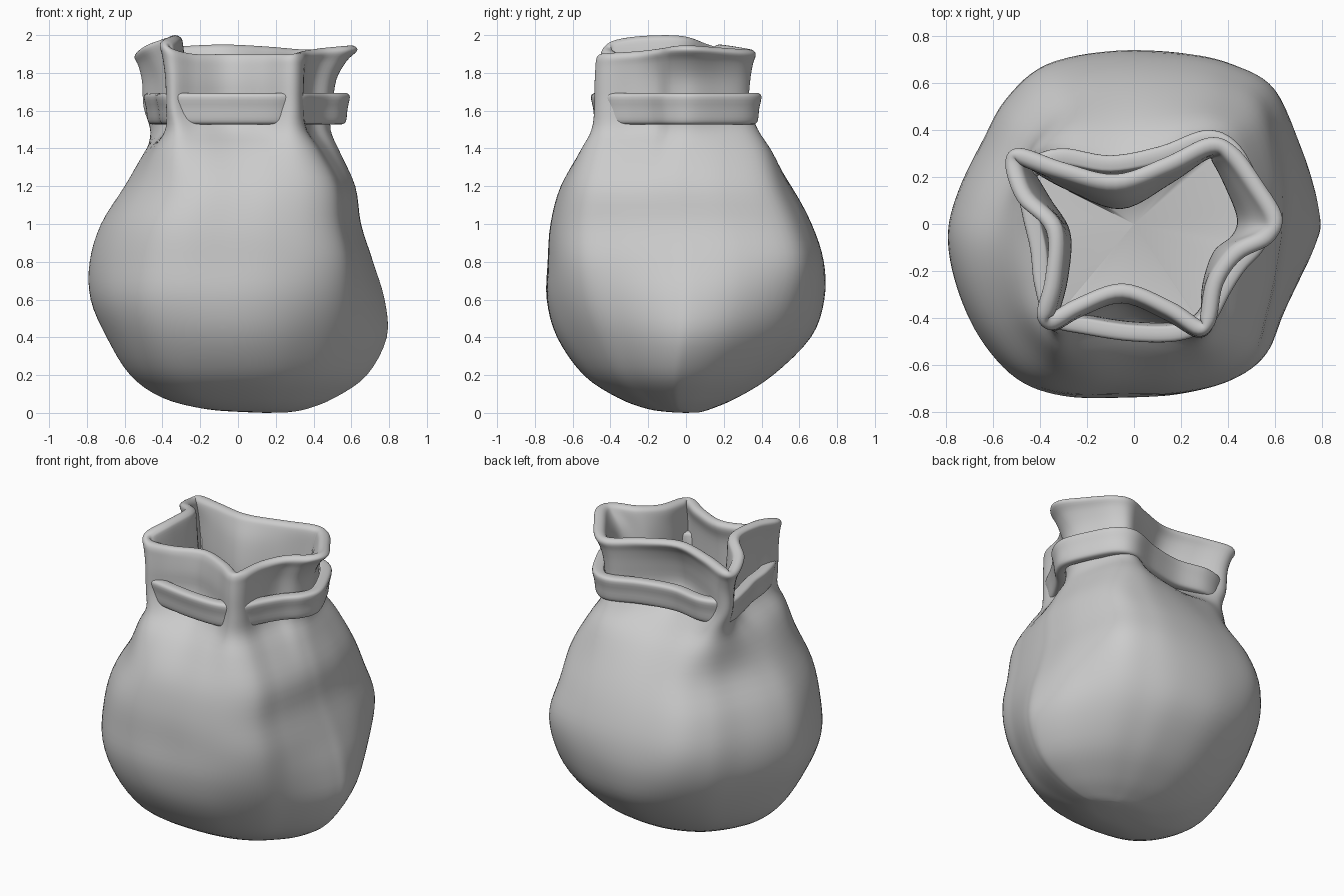
import bpy, bmesh, math
from mathutils import Vector

if "Cube" in bpy.data.objects:
    bpy.data.objects.remove(bpy.data.objects["Cube"])

# Plan outlines (22 matching points, counter-clockwise from +x)
RIM = [(.635, .03), (.55, .18), (.44, .325), (.32, .37), (.13, .285), (-.08, .215), (-.3, .265),
       (-.49, .325), (-.55, .26), (-.5, .1), (-.375, -.03), (-.38, -.23), (-.415, -.39), (-.35, -.45),
       (-.22, -.38), (-.05, -.32), (.13, -.39), (.27, -.475), (.345, -.42), (.38, -.26), (.46, -.15), (.59, -.08)]
NECK = [(.5, .03), (.45, .17), (.38, .3), (.29, .33), (.12, .22), (-.06, .125), (-.26, .2),
        (-.43, .29), (-.5, .24), (-.41, .08), (-.33, -.05), (-.34, -.22), (-.38, -.38), (-.34, -.455),
        (-.22, -.395), (-.05, -.34), (.13, -.41), (.27, -.485), (.34, -.43), (.35, -.27), (.39, -.15), (.47, -.08)]
# Rim height above 1.9 at each point
LIFT = [.045, .035, .025, .025, .04, .05, .04, .02, .01, .05, .095, .095, .07, .03, .0, .0, .0, .0, .005, .015, .03, .042]
# Squarish belly, and pointed lower body with its corners cut away
BELLY = [(.72, .05), (.71, .3), (.62, .58), (.43, .69), (.2, .73), (-.1, .73), (-.39, .68),
         (-.56, .53), (-.66, .34), (-.76, .13), (-.8, -.05), (-.76, -.26), (-.66, -.47), (-.5, -.65),
         (-.31, -.725), (-.05, -.73), (.2, -.725), (.43, -.67), (.58, -.56), (.64, -.38), (.68, -.22), (.705, -.08)]
LOW = [(.79, .03), (.71, .25), (.52, .5), (.35, .62), (.17, .7), (-.1, .73), (-.33, .66),
       (-.52, .53), (-.64, .37), (-.75, .15), (-.8, -.05), (-.77, -.27), (-.68, -.49), (-.53, -.65),
       (-.32, -.72), (-.05, -.73), (.17, -.69), (.35, -.6), (.49, -.49), (.6, -.35), (.7, -.21), (.77, -.08)]


def spline(pts, steps, closed):
    """Smooth curve passing through all points."""
    n, out = len(pts), []
    get = (lambda k: pts[k % n]) if closed else (lambda k: pts[min(max(k, 0), n - 1)])
    for i in range(n if closed else n - 1):
        a, b, c, d = get(i - 1), get(i), get(i + 1), get(i + 2)
        for s in range(steps):
            t = s / steps
            out.append(b + (c - a) * (t / 2) + (a * 2 - b * 5 + c * 4 - d) * (t * t / 2)
                       + (b * 3 - a - c * 3 + d) * (t ** 3 / 2))
    return out if closed else out + [pts[-1]]


def mix(p, q, t):
    return [Vector(a).lerp(Vector(b), t) for a, b in zip(p, q)]


def inset(loop, d):
    """Move a plan loop inward by d."""
    out, n = [], len(loop)
    for i, p in enumerate(loop):
        t = (Vector(loop[(i + 1) % n]) - Vector(loop[i - 1])).normalized()
        out.append(Vector(p) + Vector((-t.y, t.x)) * d)
    return out


def fit(loop, x0, x1, y0, y1):
    """Stretch a plan loop to the given extents."""
    xs, ys = [p[0] for p in loop], [p[1] for p in loop]
    ax, bx, ay, by = min(xs), max(xs), min(ys), max(ys)
    return [Vector((x0 + (p[0] - ax) / (bx - ax) * (x1 - x0),
                    y0 + (p[1] - ay) / (by - ay) * (y1 - y0))) for p in loop]


def lift(loop, z, k=0):
    return [Vector((p[0], p[1], z + k * h)) for p, h in zip(loop, LIFT)]


def loft(name, rings, around, across, closed, ends=None):
    rings = [spline(r, around, True) for r in rings]
    cols = [spline(list(c), across, closed) for c in zip(*rings)]
    bm = bmesh.new()
    grid = [[bm.verts.new(p) for p in c] for c in cols]
    n, m = len(grid), len(grid[0])
    for i in range(n):
        a, b = grid[i], grid[(i + 1) % n]
        for j in range(m if closed else m - 1):
            k = (j + 1) % m
            bm.faces.new((a[j], b[j], b[k], a[k]))
    for row, centre in zip((0, -1), ends or ()):
        c = bm.verts.new(centre)
        for i in range(n):
            bm.faces.new((grid[i][row], grid[(i + 1) % n][row], c))
    bmesh.ops.recalc_face_normals(bm, faces=bm.faces)
    me = bpy.data.meshes.new(name)
    bm.to_mesh(me)
    bm.free()
    ob = bpy.data.objects.new(name, me)
    bpy.context.collection.objects.link(ob)
    bpy.context.view_layer.objects.active = ob
    ob.select_set(True)
    bpy.ops.object.shade_smooth_by_angle(angle=math.radians(50))
    ob.select_set(False)
    return ob


# Sack: sagging body, z then x/y extents, neck-to-belly blend, belly-to-low blend
levels = [(.003, .06, .26, -.07, .07, 1, 1), (.02, -.17, .36, -.2, .13, 1, 1), (.08, -.4, .51, -.36, .27, 1, 1),
          (.2, -.57, .68, -.54, .46, 1, 1), (.4, -.695, .785, -.68, .66, 1, .9), (.6, -.78, .775, -.735, .73, 1, .5),
          (.8, -.785, .715, -.73, .725, 1, .1), (1, -.725, .65, -.715, .66, 1, 0), (1.2, -.6, .62, -.66, .555, .95, 0),
          (1.38, -.495, .54, -.56, .455, .62, 0), (1.5, -.465, .49, -.5, .38, .22, 0)]
sack = [lift(fit(mix(NECK, mix(BELLY, LOW, w), b), *ext), z) for z, *ext, b, w in levels]

# Gathered neck, rolled rim and inner wall: z, flare, inset, rim lift
for z, flare, d, k in [(1.62, 0, 0, 0), (1.75, .15, 0, .3), (1.83, .55, 0, .7), (1.87, .95, 0, 1),
                       (1.893, .98, .012, 1), (1.9, .96, .035, 1), (1.89, .95, .06, 1), (1.86, .85, .07, 1),
                       (1.78, .3, .06, .5), (1.64, 0, .06, 0), (1.5, 0, .06, 0)]:
    sack.append(lift(inset(mix(NECK, RIM, flare), d), z, k))
loft("sack", sack, 6, 4, False, [(.15, 0, 0), (0, 0, 1.475)])

# Strap: loop around the neck that disappears under three folds
path = [(.55, .02), (.49, .18), (.405, .32), (.31, .358), (.12, .29), (-.1, .25), (-.3, .28),
        (-.41, .25), (-.455, .19), (-.435, .05), (-.4, -.1), (-.385, -.24), (-.35, -.365), (-.31, -.405),
        (-.22, -.425), (-.03, -.455), (.15, -.46), (.25, -.435), (.31, -.39), (.375, -.27), (.44, -.17), (.52, -.08)]
section = [(-.03, 0), (-.023, -.06), (-.008, -.082), (.025, -.082), (.042, -.06),
           (.03, .06), (.014, .08), (-.026, .08), (-.042, .06)]
loft("strap", [lift(inset(path, d), 1.612 + h) for d, h in section], 6, 3, True)
